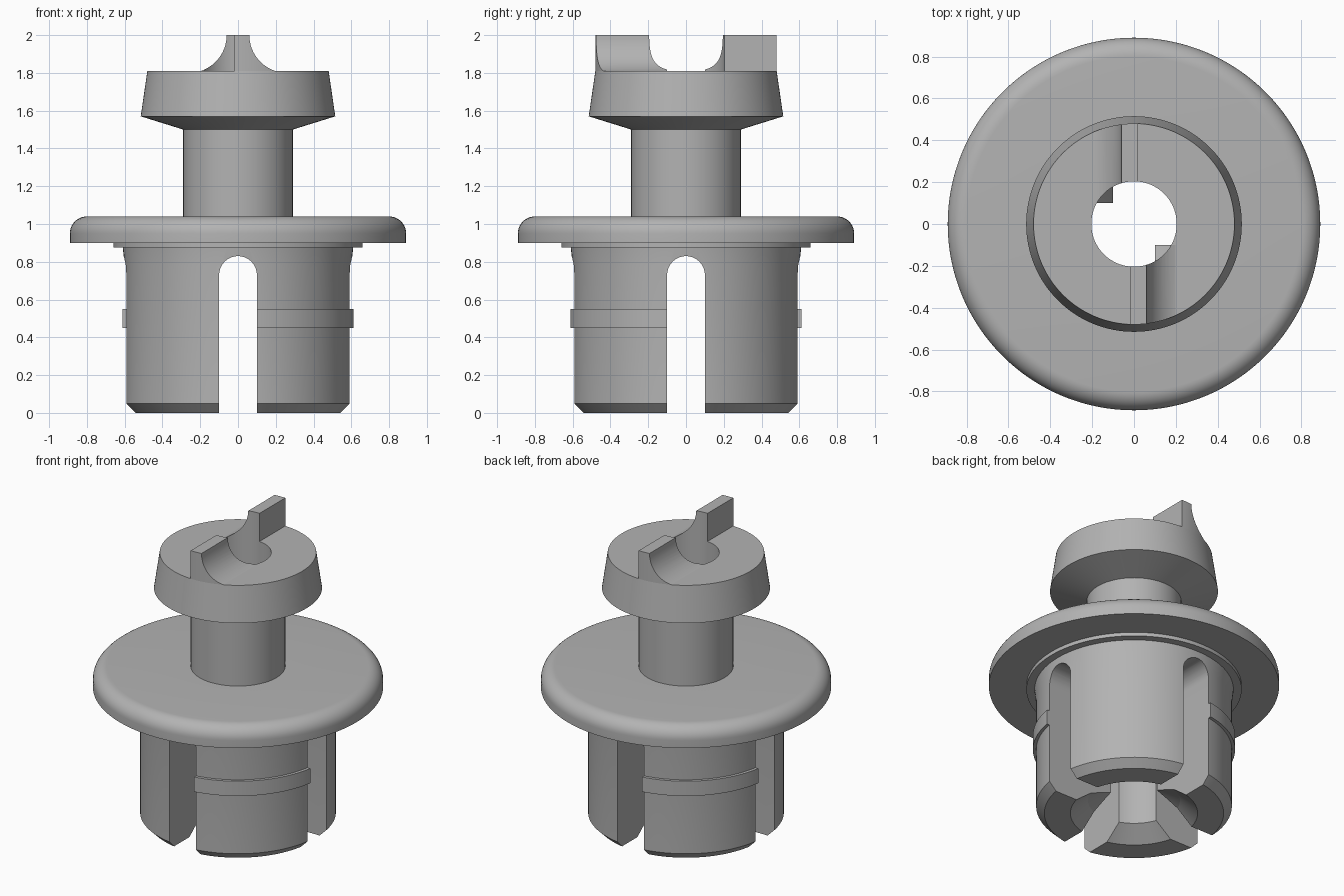
import bpy, bmesh, math
from mathutils import Matrix

cube = bpy.data.objects.get("Cube")
if cube:
    bpy.data.objects.remove(cube)

GREY = (0.45, 0.45, 0.45, 1)
mat = bpy.data.materials.new("plain grey")
mat.use_nodes = True
mat.diffuse_color = GREY
mat.node_tree.nodes["Principled BSDF"].inputs["Base Color"].default_value = GREY


def finish(name, bm):
    bmesh.ops.recalc_face_normals(bm, faces=bm.faces)
    mesh = bpy.data.meshes.new(name)
    bm.to_mesh(mesh)
    bm.free()
    mesh.materials.append(mat)
    obj = bpy.data.objects.new(name, mesh)
    bpy.context.collection.objects.link(obj)
    return obj


def lathe(name, profile, start=0, sweep=360, steps=128):
    """Revolve a closed (radius, height) outline around z."""
    bm = bmesh.new()
    full = sweep == 360
    rings = []
    for i in range(steps if full else steps + 1):
        a = math.radians(start + sweep * i / steps)
        rings.append([bm.verts.new((r * math.cos(a), r * math.sin(a), z)) for r, z in profile])
    n = len(profile)
    for i in range(steps):
        a, b = rings[i], rings[(i + 1) % len(rings)]
        for j in range(n):
            k = (j + 1) % n
            bm.faces.new((a[j], b[j], b[k], a[k]))
    if not full:
        bm.faces.new(rings[0])
        bm.faces.new(rings[-1])
    return finish(name, bm)


def prism(name, outline, y0, y1):
    """Extrude an (x, z) outline along y."""
    bm = bmesh.new()
    face = bm.faces.new([bm.verts.new((x, y0, z)) for x, z in outline])
    out = bmesh.ops.extrude_face_region(bm, geom=[face])["geom"]
    bmesh.ops.translate(bm, vec=(0, y1 - y0, 0),
                        verts=[v for v in out if isinstance(v, bmesh.types.BMVert)])
    return finish(name, bm)


def activate(obj):
    bpy.ops.object.select_all(action='DESELECT')
    obj.select_set(True)
    bpy.context.view_layer.objects.active = obj


def boolean(obj, tool, operation):
    mod = obj.modifiers.new("cut", 'BOOLEAN')
    mod.operation, mod.object, mod.solver = operation, tool, 'EXACT'
    activate(obj)
    bpy.ops.object.modifier_apply(modifier=mod.name)


def arc(cx, cz, r, a0, a1, n):
    return [(cx + r * math.cos(math.radians(a0 + (a1 - a0) * i / n)),
             cz + r * math.sin(math.radians(a0 + (a1 - a0) * i / n))) for i in range(n + 1)]


HOLE = 0.204

# Split sleeve with collar and rounded flange
body = lathe("sleeve_and_flange",
             [(0.39, 0), (0.55, 0), (0.6, 0.05), (0.6, 0.78), (0.61, 0.875), (0.66, 0.875),
              (0.66, 0.9), (0.89, 0.9)] + arc(0.8, 0.95, 0.09, 0, 90, 10)
             + [(HOLE, 1.04), (HOLE, 0.9), (0.28, 0.9), (0.28, 0.09)])

# Stem and tapered head
head = lathe("stem_and_head",
             [(HOLE, 1.03), (0.29, 1.03), (0.29, 1.5), (0.515, 1.57), (0.48, 1.81), (HOLE, 1.81)])

# Raised bands and inner catches on two opposite legs
parts = [body, head]
slotted = [body]
for side, start in (("front", 270), ("back", 90)):
    slotted.append(lathe(side + "_band", [(0.59, 0.45), (0.62, 0.45), (0.62, 0.55), (0.59, 0.55)],
                         start, 90, 32))
    slotted.append(lathe(side + "_inner_catch", [(0.3, 0.08), (0.13, 0.16), (0.13, 0.3), (0.3, 0.5)],
                         start, 90, 32))
parts += slotted[1:]

# Crossed round-topped slots
slot_outline = [(-0.1, -0.1), (0.1, -0.1)] + arc(0, 0.73, 0.1, 0, 180, 20)
for angle in (0, 90):
    cutter = prism("slot_cutter", slot_outline, -1, 1)
    cutter.data.transform(Matrix.Rotation(math.radians(angle), 4, 'Z'))
    for obj in slotted:
        boolean(obj, cutter, 'DIFFERENCE')
    bpy.data.objects.remove(cutter)

# Two drive ridges on the head, straight on one side and hollowed on the other
limit = lathe("ridge_limit", [(HOLE, 1.7), (0.48, 1.7), (0.48, 2.1), (HOLE, 2.1)])
ridge_outline = [(-0.018, 1.8), (0.198, 1.8)] + arc(0.26, 2, 0.2, 252, 180, 14) + [(-0.018, 2)]
for side, angle in (("front", 0), ("back", 180)):
    ridge = prism(side + "_ridge", ridge_outline, -0.6, -0.1)
    ridge.data.transform(Matrix.Rotation(math.radians(angle), 4, 'Z'))
    boolean(ridge, limit, 'INTERSECT')
    parts.append(ridge)
bpy.data.objects.remove(limit)

for obj in parts:
    activate(obj)
    bpy.ops.object.shade_smooth_by_angle(angle=math.radians(25))
